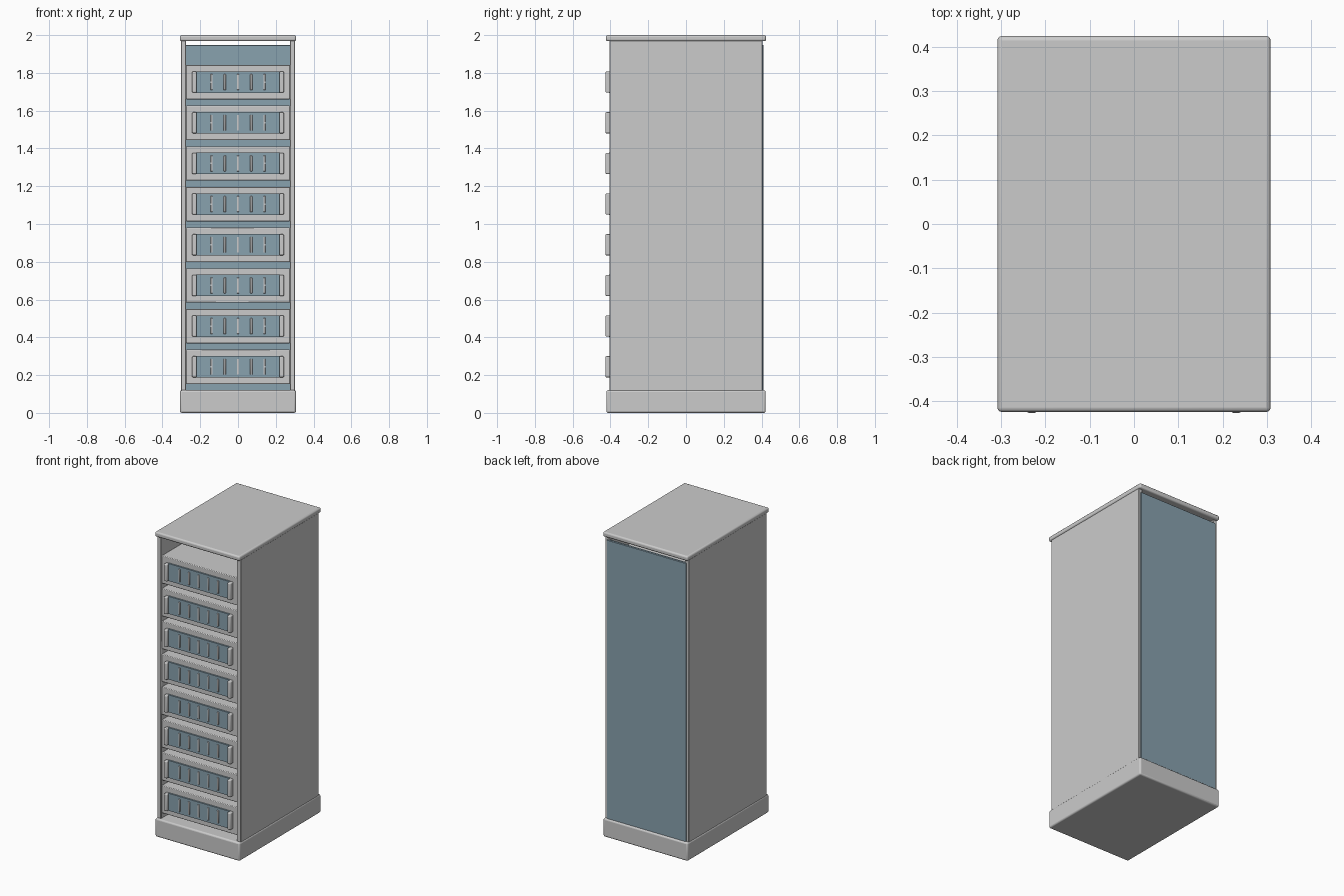
import bpy

if "Cube" in bpy.data.objects:
    bpy.data.objects.remove(bpy.data.objects["Cube"])

slate = bpy.data.materials.new("slate_blue")
slate.diffuse_color = (0.25, 0.36, 0.43, 1)
slate.use_nodes = True
slate.node_tree.nodes["Principled BSDF"].inputs["Base Color"].default_value = slate.diffuse_color


def box(name, x, y, z, bevel=0.0, mat=None, segments=3):
    """Box from (min, max) ranges on each axis, with optional rounded edges."""
    bpy.ops.mesh.primitive_cube_add(size=1)
    ob = bpy.context.object
    ob.name = name
    ob.location = [(a + b) / 2 for a, b in (x, y, z)]
    ob.scale = [b - a for a, b in (x, y, z)]
    bpy.ops.object.transform_apply(location=False, rotation=False, scale=True)
    if bevel:
        mod = ob.modifiers.new("bevel", 'BEVEL')
        mod.width = bevel
        mod.segments = segments
        bpy.ops.object.shade_smooth_by_angle()
    if mat:
        ob.data.materials.append(mat)
    return ob


# Cabinet shell
box("base_plinth", (-0.307, 0.307), (-0.422, 0.422), (0, 0.12), 0.01)
box("top_plate", (-0.308, 0.308), (-0.424, 0.424), (1.968, 2.0), 0.01)
for side, s in (("left", -1), ("right", 1)):
    xs = sorted((s * 0.275, s * 0.303))
    box(side + "_side_panel", xs, (-0.405, 0.405), (0.115, 1.972), 0.003, segments=1)
box("back_panel", (-0.288, 0.288), (0.395, 0.411), (0.118, 1.947), 0.002, slate, 1)

# Eight stacked server units
for i in range(8):
    zc = 0.244 + i * 0.2153
    n = f"_{i + 1}"
    box("server_unit" + n, (-0.276, 0.276), (-0.397, 0.38),
        (zc - 0.091, zc + 0.091), 0.004, segments=2)
    box("vent_panel" + n, (-0.222, 0.222), (-0.407, -0.39),
        (zc - 0.057, zc + 0.057), 0, slate)
    # Vent ribs
    for k in range(-2, 3):
        x = k * 0.07
        box(f"vent_rib{n}_{k + 3}", (x - 0.006, x + 0.006), (-0.412, -0.40),
            (zc - 0.042, zc + 0.042), 0.002, segments=1)
    # Handles at both ends
    for side, s in (("left", -1), ("right", 1)):
        xs = sorted((s * 0.219, s * 0.243))
        box(side + "_handle" + n, xs, (-0.426, -0.39),
            (zc - 0.056, zc + 0.056), 0.006)
